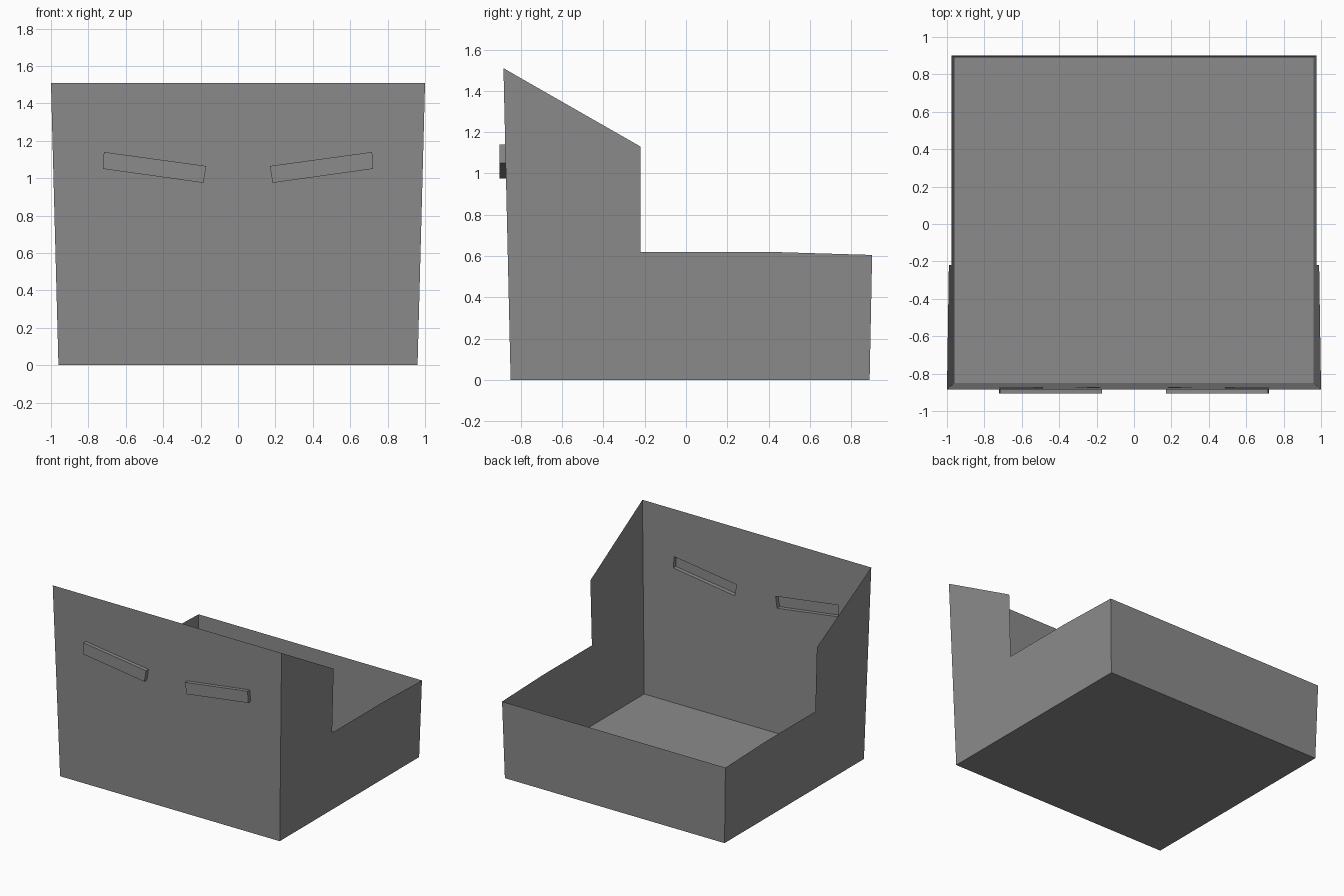
import bpy
import bmesh

if "Cube" in bpy.data.objects:
    bpy.data.objects.remove(bpy.data.objects["Cube"])

grey = bpy.data.materials.new("mid grey")
grey.diffuse_color = (0.26, 0.26, 0.26, 1)
grey.use_nodes = True
grey.node_tree.nodes["Principled BSDF"].inputs["Base Color"].default_value = grey.diffuse_color

FRONT_TOP, BACK_TOP = 1.51, 0.605


# Walls lean outwards slightly with height
def wall_x(z):
    return 0.96 + 0.0265 * z


def front_y(z):
    return -0.85 - 0.023 * z


def back_y(z):
    return 0.89 + 0.02 * z


def make_sheet(name, faces):
    """Build a thin open sheet from polygons, mirrored across x."""
    bm = bmesh.new()
    for points in faces:
        for side in (1, -1):
            bm.faces.new([bm.verts.new((side * x, y, z))
                          for x, y, z in points[::side]])
    bmesh.ops.remove_doubles(bm, verts=bm.verts, dist=0.0005)
    mesh = bpy.data.meshes.new(name)
    bm.to_mesh(mesh)
    bm.free()
    mesh.materials.append(grey)
    obj = bpy.data.objects.new(name, mesh)
    bpy.context.collection.objects.link(obj)


# Floor
make_sheet("floor", [[(0, front_y(0), 0), (0, back_y(0), 0),
                      (wall_x(0), back_y(0), 0), (wall_x(0), front_y(0), 0)]])

# Low back wall
make_sheet("back_wall", [[(0, back_y(0), 0), (0, back_y(BACK_TOP), BACK_TOP),
                          (wall_x(BACK_TOP), back_y(BACK_TOP), BACK_TOP),
                          (wall_x(0), back_y(0), 0)]])

# Stepped side walls
profile = [(front_y(0), 0), (back_y(0), 0), (back_y(BACK_TOP), BACK_TOP),
           (0.4, 0.62), (-0.22, 0.62), (-0.22, 1.13),
           (front_y(FRONT_TOP), FRONT_TOP)]
make_sheet("side_walls", [[(wall_x(z), y, z) for y, z in profile]])

# Tall front wall, framed around a slanted opening on each side
outline = [(0, 0), (wall_x(0), 0), (wall_x(FRONT_TOP), FRONT_TOP), (0, FRONT_TOP)]
opening = [(0.185, 0.975), (0.723, 1.05), (0.717, 1.14), (0.17, 1.065)]
outer = [(x, front_y(z), z) for x, z in outline]
inner = [(x, front_y(z), z) for x, z in opening]
cap = [(x, -0.905, z) for x, z in opening]


def ring(a, b):
    return [[a[i], a[(i + 1) % 4], b[(i + 1) % 4], b[i]] for i in range(4)]


make_sheet("front_wall", ring(outer, inner))

# Raised slanted brows, hollow behind
make_sheet("brows", ring(inner, cap) + [cap])
